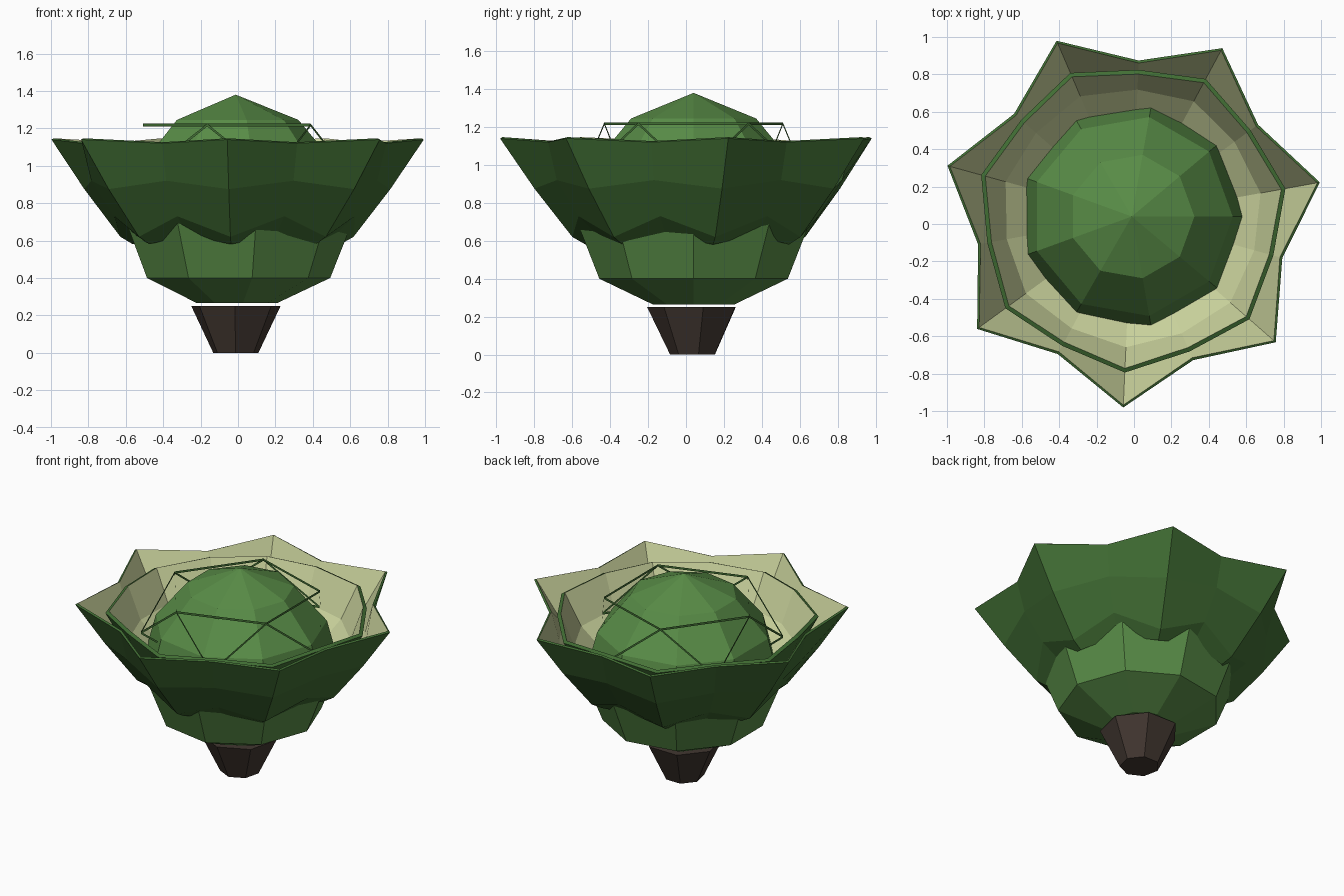
import bpy, bmesh, math

if "Cube" in bpy.data.objects:
    bpy.data.objects.remove(bpy.data.objects["Cube"])

CX, CY = -0.012, 0.04   # shared vertical axis of the plant


def material(name, rgb):
    m = bpy.data.materials.new(name)
    m.diffuse_color = (*rgb, 1)
    m.use_nodes = True
    m.node_tree.nodes["Principled BSDF"].inputs["Base Color"].default_value = m.diffuse_color
    return m


HEAD = material("head green", (0.098, 0.262, 0.062))
LEAF = material("leaf green", (0.053, 0.156, 0.034))
PALE = material("pale leaf inside", (0.60, 0.66, 0.34))
STEM = material("stem brown", (0.054, 0.038, 0.030))


def point(r, deg, z):
    a = math.radians(deg)
    return (r * math.cos(a), r * math.sin(a), z)


def finish(name, bm, mats, thickness=0):
    me = bpy.data.meshes.new(name)
    bm.to_mesh(me)
    bm.free()
    ob = bpy.data.objects.new(name, me)
    ob.location = (CX, CY, 0)
    bpy.context.collection.objects.link(ob)
    for m in mats:
        me.materials.append(m)
    if thickness:   # thin leaf: green outside and rim, pale inside
        s = ob.modifiers.new("leaf thickness", 'SOLIDIFY')
        s.thickness = thickness
        s.offset = -1
        s.material_offset = 1
    return ob


def loft(bm, rings):
    """Join rings of points, listed bottom to top, with outward faces."""
    vs = [[bm.verts.new(p) for p in ring] for ring in rings]
    n = len(vs[0])
    for lo, hi in zip(vs, vs[1:]):
        for i in range(n):
            j = (i + 1) % n
            bm.faces.new((lo[i], lo[j], hi[j], hi[i]))
    return vs


def turned(name, sides, profile, phase, mat, apex=None):
    bm = bmesh.new()
    vs = loft(bm, [[point(r, phase + 360 * i / sides, z) for i in range(sides)]
                   for r, z in profile])
    bm.faces.new(vs[0][::-1])
    if apex is None:
        bm.faces.new(vs[-1])
    else:
        top = bm.verts.new((0, 0, apex))
        for i in range(sides):
            bm.faces.new((vs[-1][i], vs[-1][(i + 1) % sides], top))
    return finish(name, bm, [mat])


def leaf_ring(name, count, phase, ridge, valley, thickness):
    """Star-shaped cup: leaf ridges alternate with the valleys between leaves."""
    bm = bmesh.new()
    rings = []
    for a, b in zip(ridge, valley):
        rings.append([point(*((a if k % 2 == 0 else b)[:1]),
                            phase + 180 * k / count,
                            (a if k % 2 == 0 else b)[1]) for k in range(2 * count)])
    loft(bm, rings)
    return finish(name, bm, [LEAF, PALE], thickness)


# Stem
turned("stem", 7, [(0.124, 0), (0.245, 0.25)], 12, STEM)

# Nine-sided head
turned("head", 9, [(0.22, 0.265), (0.505, 0.40), (0.62, 0.69), (0.54, 1.0), (0.335, 1.245)],
       0, HEAD, apex=1.38)

# Outer leaves
leaf_ring("outer_leaves", 7, 10.3,
          [(0.57, 0.58), (0.64, 0.62), (0.84, 0.875), (1.022, 1.14)],
          [(0.55, 0.63), (0.66, 0.73), (0.785, 0.92), (0.835, 1.12)], 0.015)

# Middle leaves, tucked inside the outer ones
leaf_ring("middle_leaves", 7, 10.3,
          [(0.56, 0.72), (0.72, 0.87), (0.835, 1.08)],
          [(0.56, 0.74), (0.70, 0.88), (0.785, 1.10)], 0.025)

# Inner leaves: open lattice of five crossing leaf edges around the head
bm = bmesh.new()
low = [bm.verts.new(point(0.615, 72 * i, 0.95)) for i in range(5)]
high = [bm.verts.new(point(0.495, 72 * i + 36, 1.225)) for i in range(5)]
for i in range(5):
    j = (i + 1) % 5
    bm.faces.new((low[i], low[j], high[i]))
    bm.faces.new((low[j], high[j], high[i]))
windows = bm.faces[:]
bmesh.ops.inset_individual(bm, faces=windows, thickness=0.03, use_even_offset=True)
bmesh.ops.delete(bm, geom=windows, context='FACES')
finish("inner_leaves", bm, [LEAF, PALE], 0.015)
